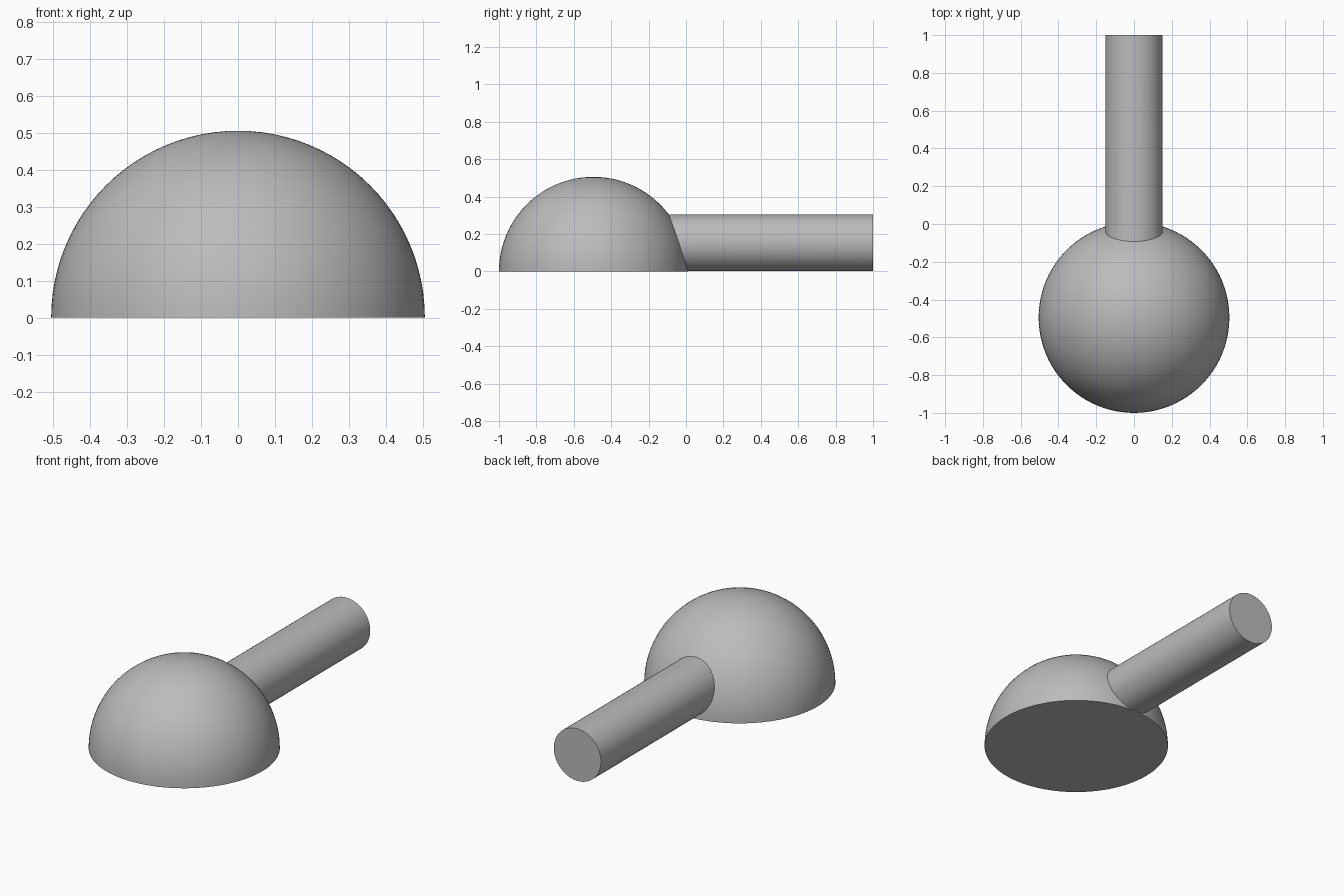
import bpy, bmesh
from math import radians
from mathutils import Matrix, Vector

if "Cube" in bpy.data.objects:
    bpy.data.objects.remove(bpy.data.objects["Cube"])

DOME_R, DOME_Y = 0.505, -0.495
HANDLE_R, HANDLE_START, HANDLE_END = 0.152, -0.3, 1.0

grey = bpy.data.materials.new("plain grey")
grey.use_nodes = True
grey.diffuse_color = (0.5, 0.5, 0.5, 1)
grey.node_tree.nodes["Principled BSDF"].inputs["Base Color"].default_value = (0.5, 0.5, 0.5, 1)


def add_object(name, bm):
    bmesh.ops.recalc_face_normals(bm, faces=bm.faces)
    mesh = bpy.data.meshes.new(name)
    bm.to_mesh(mesh)
    bm.free()
    mesh.materials.append(grey)
    obj = bpy.data.objects.new(name, mesh)
    bpy.context.collection.objects.link(obj)
    return obj


# Dome: a sphere cut flat at the ground and capped
bm = bmesh.new()
bmesh.ops.create_uvsphere(bm, u_segments=96, v_segments=48, radius=DOME_R)
cut = bmesh.ops.bisect_plane(bm, geom=bm.verts[:] + bm.edges[:] + bm.faces[:], dist=1e-5,
                             plane_co=Vector(), plane_no=(0, 0, 1), clear_inner=True)
rim = [e for e in bm.edges if e.is_boundary]
bmesh.ops.contextual_create(bm, geom=rim)
bmesh.ops.translate(bm, verts=bm.verts, vec=(0, DOME_Y, 0))
dome = add_object("dome", bm)

# Handle: a round bar lying along y, resting on the ground
bm = bmesh.new()
bmesh.ops.create_cone(bm, cap_ends=True, segments=64, radius1=HANDLE_R, radius2=HANDLE_R,
                      depth=HANDLE_END - HANDLE_START,
                      matrix=Matrix.Translation((0, (HANDLE_START + HANDLE_END) / 2, HANDLE_R + 0.0005))
                      @ Matrix.Rotation(radians(90), 4, 'X'))
handle = add_object("handle", bm)

# Trim the buried end of the handle to the dome surface
trim = handle.modifiers.new("trim to dome", 'BOOLEAN')
trim.operation = 'DIFFERENCE'
trim.solver = 'EXACT'
trim.object = dome
bpy.context.view_layer.objects.active = handle
bpy.ops.object.select_all(action='DESELECT')
handle.select_set(True)
bpy.ops.object.modifier_apply(modifier=trim.name)

# Smooth curved sides, keep rims sharp
dome.select_set(True)
bpy.ops.object.shade_smooth_by_angle(angle=radians(30))
